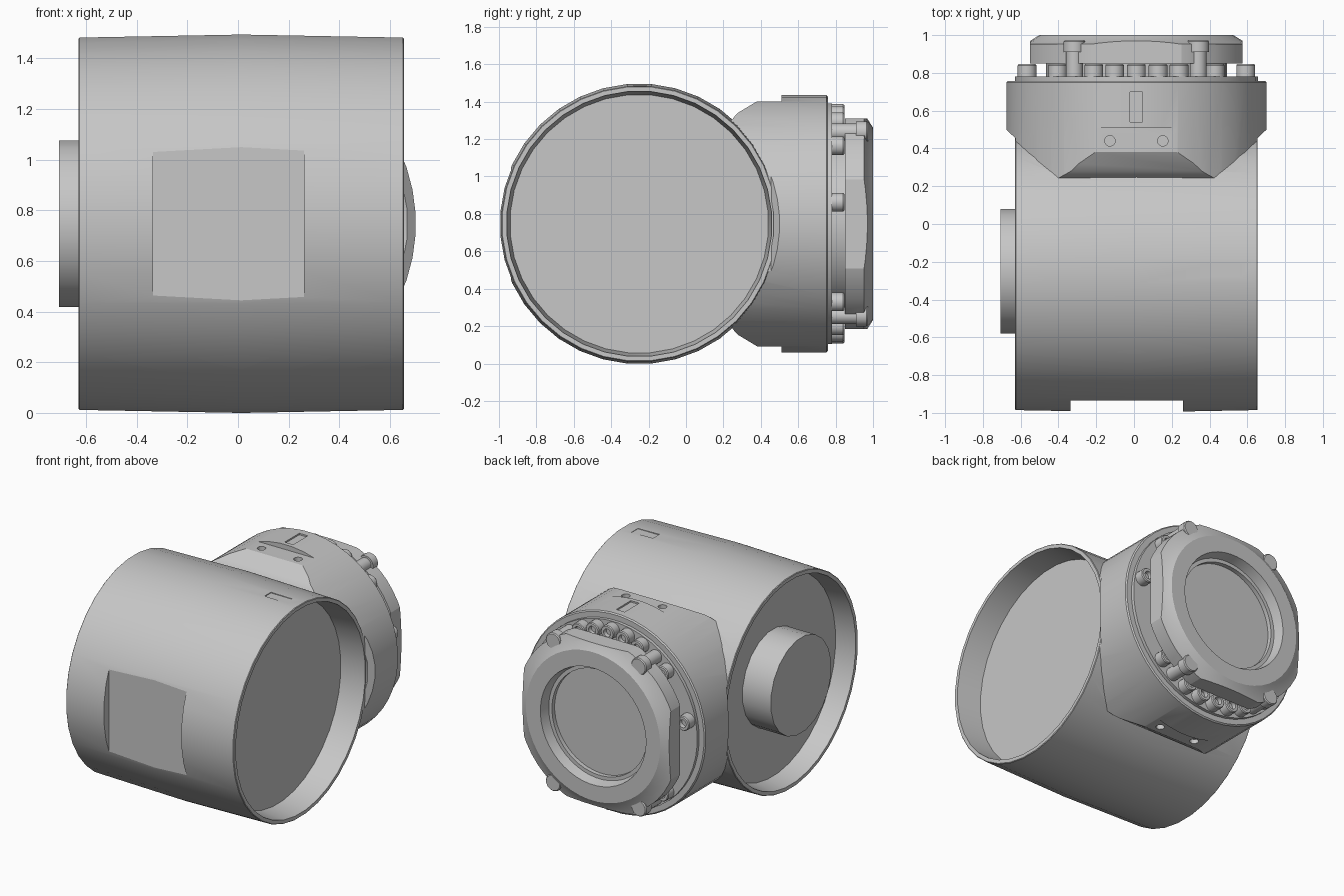
import bpy, bmesh
from math import pi, sin, cos, radians
from mathutils import Matrix, Vector

if "Cube" in bpy.data.objects:
    bpy.data.objects.remove(bpy.data.objects["Cube"])

CX, CY, CZ = 0.0125, -0.25, 0.747      # barrel centre
metal = bpy.data.materials.new("grey_metal")
metal.use_nodes = True
GREY = (0.57, 0.57, 0.57, 1)
metal.diffuse_color = GREY
metal.node_tree.nodes["Principled BSDF"].inputs["Base Color"].default_value = GREY
parts = []


def add(name, bm, loc):
    """Turn a bmesh into an object with its origin at loc."""
    bmesh.ops.remove_doubles(bm, verts=bm.verts, dist=1e-5)
    bmesh.ops.recalc_face_normals(bm, faces=bm.faces)
    mesh = bpy.data.meshes.new(name)
    bm.to_mesh(mesh)
    bm.free()
    mesh.materials.append(metal)
    ob = bpy.data.objects.new(name, mesh)
    ob.location = loc
    bpy.context.collection.objects.link(ob)
    parts.append(ob)
    return ob


def lathe(name, profile, sides, loc, along_x=False):
    """Spin (radius, distance) points about the y axis, or the x axis."""
    bm = bmesh.new()
    vs = [bm.verts.new((r, t, 0)) for r, t in profile]
    edges = [bm.edges.new(pair) for pair in zip(vs, vs[1:])]
    bmesh.ops.rotate(bm, verts=vs, matrix=Matrix.Rotation(pi / sides, 3, 'Y'))
    bmesh.ops.spin(bm, geom=vs + edges, axis=(0, 1, 0), cent=(0, 0, 0),
                   angle=2 * pi, steps=sides)
    bmesh.ops.remove_doubles(bm, verts=bm.verts, dist=1e-5)
    if along_x:
        bmesh.ops.rotate(bm, verts=bm.verts, matrix=Matrix.Rotation(-pi / 2, 3, 'Z'))
    return add(name, bm, loc)


def rod(name, radius, start, end, sides, loc, along_x=False):
    return lathe(name, [(0, start), (radius, start), (radius, end), (0, end)],
                 sides, loc, along_x)


def prism(name, points, depth, loc):
    """Extrude a closed outline along the vector depth."""
    bm = bmesh.new()
    face = bm.faces.new([bm.verts.new(p) for p in points])
    out = bmesh.ops.extrude_face_region(bm, geom=[face])
    bmesh.ops.translate(bm, vec=Vector(depth),
                        verts=[g for g in out["geom"] if isinstance(g, bmesh.types.BMVert)])
    return add(name, bm, loc)


def box(name, low, high):
    (a, b, c), (d, e, f) = low, high
    return prism(name, [(a, b, c), (d, b, c), (d, e, c), (a, e, c)],
                 (0, 0, f - c), (0, 0, 0))


def combine(target, tool, operation):
    """Apply a boolean and discard the tool."""
    mod = target.modifiers.new("bool", 'BOOLEAN')
    mod.operation, mod.solver, mod.object = operation, 'EXACT', tool
    bpy.context.view_layer.update()
    graph = bpy.context.evaluated_depsgraph_get()
    mesh = bpy.data.meshes.new_from_object(target.evaluated_get(graph))
    target.modifiers.clear()
    target.data = mesh
    parts.remove(tool)
    bpy.data.objects.remove(tool)


AXIS = (CX, 0, CZ)
BARREL = (CX, CY, CZ)
HALF = 0.6425

# Neck: round drum with top and bottom flats that slope down to the barrel
neck = lathe("neck", [(0, -0.1), (0.69, -0.1), (0.69, 0.75), (0.682, 0.758),
                      (0.645, 0.758), (0.645, 0.78), (0.48, 0.78),
                      (0.48, 0.86), (0, 0.86)], 48, AXIS)
flat = [(0.51, 0.655), (0.38, 0.655), (0.28, 0.595), (0.26, 0.575), (0.22, 0.52),
        (-0.2, 0.4), (-0.2, 0.9), (0.51, 0.9)]
cheek = [(0.7, 0.51), (0.641, 0.455), (0.641, -0.3), (0.9, -0.3), (0.9, 0.51)]
for s in (1, -1):
    combine(neck, prism("flat_cut", [(-0.8, y, s * z) for y, z in flat],
                        (1.6, 0, 0), AXIS), 'DIFFERENCE')
    combine(neck, prism("cheek_cut", [(s * x, y, -0.8) for x, y in cheek],
                        (0, 0, 1.6), AXIS), 'DIFFERENCE')
    # keep the neck out of the hollow barrel ends
    combine(neck, rod("hollow_cut", 0.72, s * 0.45, s * 0.66, 36, BARREL, True),
            'DIFFERENCE')

# Barrel: slightly bulged drum with recessed ends, joined to the neck
body = lathe("housing", [(0, -HALF + 0.14), (0.69, -HALF + 0.14), (0.71, -HALF),
                         (0.734, -HALF), (0.738, -HALF + 0.004), (0.75, 0),
                         (0.738, HALF - 0.004), (0.734, HALF), (0.71, HALF),
                         (0.692, HALF - 0.175), (0, HALF - 0.175)],
             36, BARREL, True)
combine(body, neck, 'UNION')

# Front pad, top index marks and the small holes in the neck flats
combine(body, box("pad_cut", (-0.335, -1.2, 0.3), (0.26, -0.935, 1.2)), 'DIFFERENCE')
combine(body, box("index_cut", (0.4, -0.28, 1.481), (0.565, -0.21, 1.6)), 'DIFFERENCE')
combine(body, box("neck_mark_cut", (-0.02, 0.54, 1.425), (0.045, 0.7, 1.6)), 'DIFFERENCE')
for s in (1, -1):
    for x in (-0.14, 0.14):
        hole = rod("hole_cut", 0.028, -0.03, 0.1, 16, (CX + x, 0.44, CZ + s * 0.655))
        hole.data.transform(Matrix.Rotation(s * pi / 2, 4, 'X'))
        combine(body, hole, 'DIFFERENCE')

# Shaft boss in the right-hand recess
rod("shaft_boss", 0.333, -0.72, -0.49, 20, BARREL, True)

# Clamp ring: rounded, chamfered ring trimmed to flats, with a stepped bore
ring = lathe("clamp_ring", [(0, 0.85), (0.612, 0.85), (0.612, 0.952), (0.5625, 0.97),
                            (0.515, 1.0), (0.405, 1.0), (0.39, 0.93), (0.365, 0.93),
                            (0.365, 0.9), (0, 0.9)], 48, AXIS)
quarter = [(0.27, 0.5625), (0.5625, 0.33)]
outline = quarter + [(x, -z) for x, z in reversed(quarter)]
outline += [(-x, -z) for x, z in outline]
combine(ring, prism("ring_trim", [(x, 0.8, z) for x, z in outline],
                    (0, 0.4, 0), AXIS), 'INTERSECT')


def screw(name, profile, angle):
    lathe(name, profile, 24, (CX + 0.59 * sin(angle), 0, CZ + 0.59 * cos(angle)))


# Socket screws around the flange and four taller clamp bolts
STEP = radians(11.25)
head = [(0, 0.775), (0.05, 0.775), (0.05, 0.84), (0.045, 0.847),
        (0.027, 0.847), (0.024, 0.82), (0, 0.82)]
bolt = [(0, 0.775), (0.045, 0.775), (0.045, 0.91), (0.058, 0.91),
        (0.058, 0.965), (0.052, 0.972), (0, 0.972)]
for n in (-4, -2, -1, 0, 1, 2, 4):
    screw("upper_flange_screw", head, n * STEP)
    screw("lower_flange_screw", head, pi + n * STEP)
for s in (1, -1):
    screw("side_flange_screw", head, s * 7 * STEP)
    screw("upper_clamp_bolt", bolt, s * 3 * STEP)
    screw("lower_clamp_bolt", bolt, pi + s * 3 * STEP)

# Smooth shading with crisp edges
bpy.ops.object.select_all(action='DESELECT')
for ob in parts:
    ob.select_set(True)
bpy.context.view_layer.objects.active = body
bpy.ops.object.shade_smooth_by_angle(angle=radians(20))
